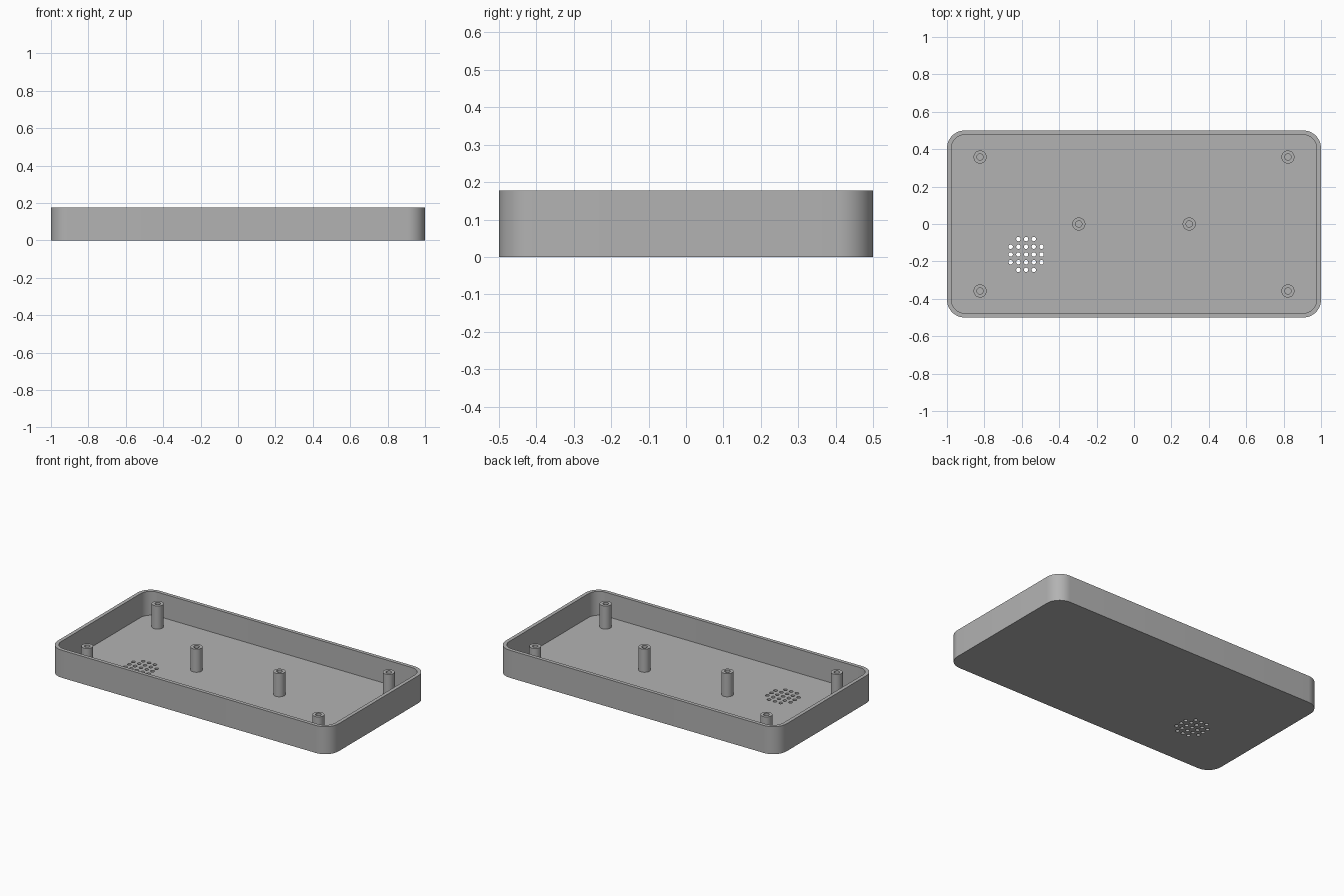
import bpy, bmesh
from math import sin, cos, pi

HEIGHT, WALL, FLOOR = 0.177, 0.0235, 0.0235
CORNER = 0.095

cube = bpy.data.objects.get("Cube")
if cube:
    bpy.data.objects.remove(cube, do_unlink=True)

grey = bpy.data.materials.new("light grey plastic")
grey.use_nodes = True
colour = (0.448, 0.448, 0.448, 1)
grey.diffuse_color = colour
grey.node_tree.nodes["Principled BSDF"].inputs["Base Color"].default_value = colour


def rounded_rect(inset, steps=12):
    """Outline of the case, moved inwards by inset."""
    r = CORNER - inset
    points = []
    for q, (sx, sy) in enumerate([(1, 1), (-1, 1), (-1, -1), (1, -1)]):
        for i in range(steps + 1):
            a = (q + i / steps) * pi / 2
            points.append((sx * (1 - CORNER) + r * cos(a),
                           sy * (0.5 - CORNER) + r * sin(a)))
    return points


def circle(r, x, y, n=32):
    return [(x + r * cos(2 * pi * i / n), y + r * sin(2 * pi * i / n)) for i in range(n)]


def loft(bm, sections):
    """Skin a stack of (outline, z) sections and close both ends."""
    rings = [[bm.verts.new((x, y, z)) for x, y in outline] for outline, z in sections]
    for a, b in zip(rings, rings[1:]):
        for i in range(len(a)):
            j = (i + 1) % len(a)
            bm.faces.new((a[i], a[j], b[j], b[i]))
    bm.faces.new(rings[0][::-1])
    bm.faces.new(rings[-1])


def make_object(name, bm):
    bmesh.ops.recalc_face_normals(bm, faces=bm.faces)
    mesh = bpy.data.meshes.new(name)
    bm.to_mesh(mesh)
    bm.free()
    obj = bpy.data.objects.new(name, mesh)
    bpy.context.collection.objects.link(obj)
    mesh.materials.append(grey)
    return obj


def smooth(obj):
    bpy.ops.object.select_all(action="DESELECT")
    obj.select_set(True)
    bpy.context.view_layer.objects.active = obj
    bpy.ops.object.shade_smooth_by_angle(angle=pi / 6)


# Open tray with rounded corners
bm = bmesh.new()
outer, inner = rounded_rect(0), rounded_rect(WALL)
loft(bm, [(outer, 0), (outer, HEIGHT), (inner, HEIGHT), (inner, FLOOR)])
tray = make_object("case_tray", bm)

# Speaker grille: five by five holes without the corners
bm = bmesh.new()
for i in range(-2, 3):
    for j in range(-2, 3):
        if abs(i) + abs(j) < 4:
            hole = circle(0.0118, -0.577 + i * 0.0412, -0.163 + j * 0.0412, 20)
            loft(bm, [(hole, -0.05), (hole, 0.08)])
cutter = make_object("grille_cutter", bm)
cutter.hide_render = True
cut = tray.modifiers.new("grille holes", "BOOLEAN")
cut.operation = "DIFFERENCE"
cut.solver = "EXACT"
cut.object = cutter
bpy.context.view_layer.objects.active = tray
bpy.ops.object.modifier_apply(modifier=cut.name)
bpy.data.objects.remove(cutter, do_unlink=True)
smooth(tray)

# Hollow screw posts: four at the corners, two on the centre line
posts = [(sx * 0.823, sy * 0.358) for sx in (-1, 1) for sy in (-1, 1)]
posts += [(-0.295, 0), (0.295, 0)]
for number, (x, y) in enumerate(posts, 1):
    bm = bmesh.new()
    shell, bore = circle(0.035, x, y), circle(0.017, x, y)
    loft(bm, [(shell, FLOOR - 0.005), (shell, 0.172), (bore, 0.172), (bore, FLOOR + 0.001)])
    smooth(make_object(f"screw_post_{number}", bm))
